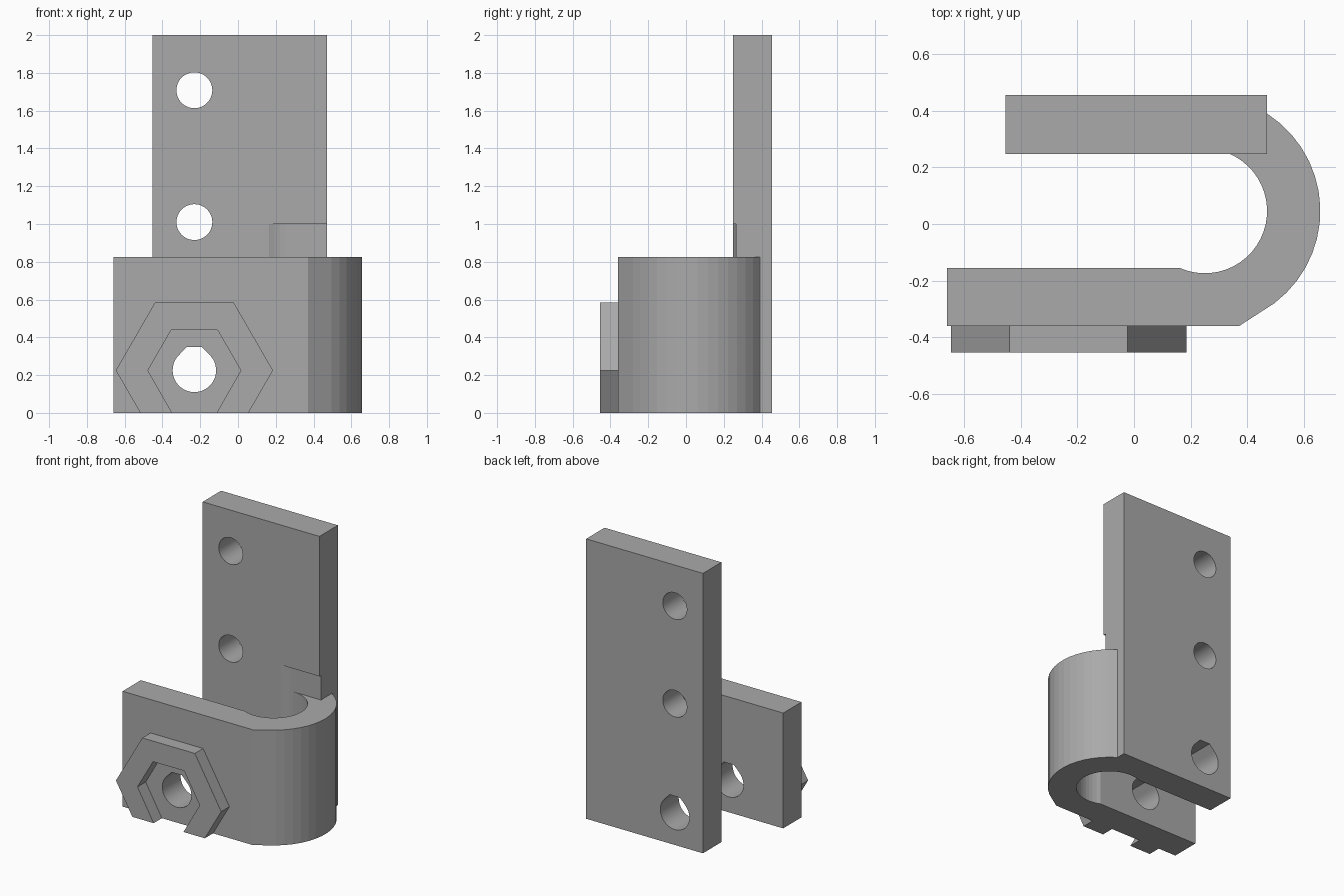
import bpy, bmesh
from math import sin, cos, radians

if "Cube" in bpy.data.objects:
    bpy.data.objects.remove(bpy.data.objects["Cube"], do_unlink=True)

grey = bpy.data.materials.new("plain grey")
grey.use_nodes = True
grey.diffuse_color = (0.4, 0.4, 0.4, 1)
grey.node_tree.nodes["Principled BSDF"].inputs["Base Color"].default_value = (0.4, 0.4, 0.4, 1)


def arc(cx, cy, r, start, end, steps):
    angles = [radians(start + (end - start) * i / steps) for i in range(steps + 1)]
    return [(cx + r * cos(a), cy + r * sin(a)) for a in angles]


def prism(name, points, low, high, axis="z"):
    """Extrude a profile along z, or an x-z profile along y."""
    bm = bmesh.new()
    place = (lambda p, h: (p[0], p[1], h)) if axis == "z" else (lambda p, h: (p[0], h, p[1]))
    face = bm.faces.new([bm.verts.new(place(p, low)) for p in points])
    new = bmesh.ops.extrude_face_region(bm, geom=[face])["geom"]
    shift = (0, 0, high - low) if axis == "z" else (0, high - low, 0)
    bmesh.ops.translate(bm, vec=shift, verts=[v for v in new if isinstance(v, bmesh.types.BMVert)])
    bmesh.ops.recalc_face_normals(bm, faces=bm.faces)
    mesh = bpy.data.meshes.new(name)
    bm.to_mesh(mesh)
    bm.free()
    mesh.materials.append(grey)
    obj = bpy.data.objects.new(name, mesh)
    bpy.context.collection.objects.link(obj)
    return obj


def box(x0, x1, y0, y1):
    return [(x0, y0), (x1, y0), (x1, y1), (x0, y1)]


def combine(target, other, operation):
    """Apply a boolean and discard the second solid."""
    mod = target.modifiers.new("boolean", "BOOLEAN")
    mod.operation, mod.solver, mod.object = operation, "EXACT", other
    bpy.context.view_layer.objects.active = target
    bpy.ops.object.modifier_apply(modifier=mod.name)
    bpy.data.objects.remove(other, do_unlink=True)


hole_x, hole_z = -0.231, 0.225
bend_x, bend_y = 0.25, 0.046

# Tall back plate with the bend's inner clearance notched into it
bracket = prism("hook_bracket", box(-0.453, 0.47, 0.248, 0.456), 0, 2)
combine(bracket, prism("bend_cutter", arc(bend_x, bend_y, 0.22, 0, 352.5, 47), -0.1, 1), "DIFFERENCE")
combine(bracket, prism("notch_cutter", box(bend_x, 0.6, 0.1, bend_y + 0.22), 0.824, 1), "DIFFERENCE")

# Front plate and rounded bend
outline = [(-0.66, -0.361), (0.37, -0.361)]
outline += arc(bend_x, bend_y, 0.408, -53, 57, 14)
outline += [(0.45, 0.42), (bend_x, 0.42)]
outline += arc(bend_x, bend_y, 0.22, 90, -114, 28)
outline += [(-0.66, -0.155)]
combine(bracket, prism("bend", outline, 0, 0.824), "UNION")

# Hexagonal nut holder, cut off level with the base and open below
holder = prism("nut_holder", arc(hole_x, hole_z, 0.416, 0, 300, 5), -0.454, -0.34, "y")
combine(holder, prism("base_cutter", box(-1, 1, -1, 0), -1, 1, "y"), "DIFFERENCE")
combine(bracket, holder, "UNION")
pocket = arc(hole_x, hole_z, 0.246, 0, 180, 3) + [(hole_x - 0.118, -0.1 + 0.1), (hole_x - 0.118, -0.1),
                                                    (hole_x + 0.118, -0.1), (hole_x + 0.118, 0)]
combine(bracket, prism("nut_cutter", pocket, -0.6, -0.361, "y"), "DIFFERENCE")

# Bolt hole with a flattened peak, through both plates
r = 0.115
bolt = arc(hole_x, hole_z, r, 135, 405, 36)
bolt += [(hole_x + 0.04, hole_z + 0.124), (hole_x - 0.04, hole_z + 0.124)]
combine(bracket, prism("bolt_cutter", bolt, -1, 1, "y"), "DIFFERENCE")

# Mounting holes
for z in (1.01, 1.708):
    combine(bracket, prism("screw_cutter", arc(hole_x, z, 0.095, 0, 352.5, 47), 0, 1, "y"), "DIFFERENCE")
